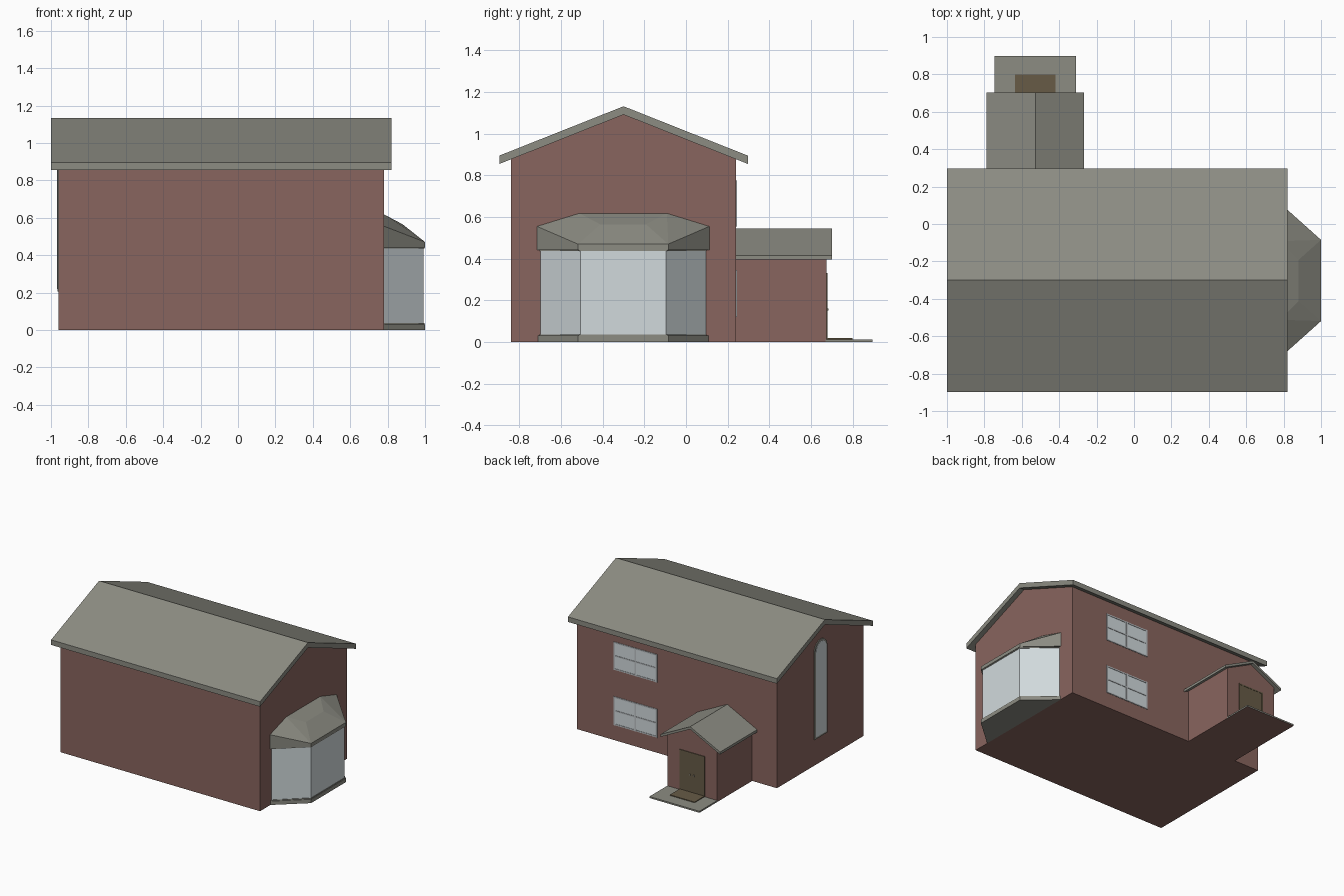
import bpy, bmesh, math
from mathutils import Vector

if "Cube" in bpy.data.objects:
    bpy.data.objects.remove(bpy.data.objects["Cube"])


def mat(name, r, g, b):
    m = bpy.data.materials.new(name)
    m.diffuse_color = (r, g, b, 1)
    m.use_nodes = True
    m.node_tree.nodes["Principled BSDF"].inputs["Base Color"].default_value = m.diffuse_color
    return m


BRICK = mat("brick", 0.25, 0.13, 0.112)
SLATE = mat("grey_slate", 0.262, 0.262, 0.225)
GLASS = mat("pale_glass", 0.64, 0.70, 0.72)
DOOR = mat("brown_door", 0.135, 0.105, 0.061)
FRAME = mat("light_frame", 0.50, 0.53, 0.55)
METAL = mat("knob_metal", 0.35, 0.32, 0.25)


def finish(name, bm, *mats):
    bmesh.ops.recalc_face_normals(bm, faces=bm.faces[:])
    me = bpy.data.meshes.new(name)
    bm.to_mesh(me)
    bm.free()
    for m in mats:
        me.materials.append(m)
    ob = bpy.data.objects.new(name, me)
    bpy.context.collection.objects.link(ob)
    return ob


def prism(name, profile, axis, a, b, *mats):
    """Extrude a 2D profile (remaining axes in order) along an axis from a to b."""
    bm = bmesh.new()

    def pt(p, t):
        c = list(p)
        c.insert(axis, t)
        return bm.verts.new(c)
    lo = [pt(p, a) for p in profile]
    hi = [pt(p, b) for p in profile]
    n = len(profile)
    bm.faces.new(lo)
    bm.faces.new(hi[::-1])
    for i in range(n):
        j = (i + 1) % n
        bm.faces.new((lo[i], hi[i], hi[j], lo[j]))
    return finish(name, bm, *mats)


def box(name, x0, x1, y0, y1, z0, z1, *mats):
    return prism(name, [(x0, y0), (x1, y0), (x1, y1), (x0, y1)], 2, z0, z1, *mats)


def gable(mid, half, eave, ridge):
    return [(mid - half, 0), (mid + half, 0), (mid + half, eave),
            (mid, ridge), (mid - half, eave)]


def chevron(mid, half, eave, ridge, t):
    return [(mid - half, eave), (mid, ridge), (mid + half, eave),
            (mid + half, eave - t), (mid, ridge - t), (mid - half, eave - t)]


# Main house
prism("house_walls", gable(-0.30, 0.54, 0.879, 1.092), 0, -0.96, 0.78, BRICK)
prism("house_roof", chevron(-0.30, 0.597, 0.895, 1.132, 0.04), 0, -1.0, 0.82, SLATE)

# Entrance porch with slab, mat and double door
prism("porch_walls", gable(-0.5275, 0.217, 0.417, 0.526), 1, 0.235, 0.675, BRICK)
prism("porch_roof", chevron(-0.5275, 0.26, 0.415, 0.545, 0.02), 1, 0.24, 0.702, SLATE)
slab = box("entrance_slab", -0.745, -0.31, 0.67, 0.897, 0, 0.012, SLATE, BRICK)
for f in slab.data.polygons:
    if f.normal.z < -0.5:
        f.material_index = 1
box("door_mat", -0.635, -0.42, 0.67, 0.80, 0.012, 0.018, DOOR)
for s, side in ((-1, "left"), (1, "right")):
    a, b = sorted((-0.5275 + s * 0.001, -0.5275 + s * 0.1))
    box("door_leaf_" + side, a, b, 0.67, 0.678, 0.018, 0.32, DOOR)
    k = -0.5275 + s * 0.018
    box("door_knob_" + side, k - 0.005, k + 0.005, 0.676, 0.685, 0.15, 0.16, METAL)
    e = -0.5275 + s * 0.105
    box("door_jamb_" + side, e - 0.005, e + 0.005, 0.67, 0.680, 0.012, 0.33, DOOR)
box("door_head", -0.6375, -0.4175, 0.67, 0.680, 0.32, 0.33, DOOR)

# Two back windows with frame bars
for z0, z1, lab in ((0.12, 0.345, "lower"), (0.555, 0.775, "upper")):
    x0, x1, zm, xm = 0.08, 0.46, (z0 + z1) / 2, 0.27
    box(lab + "_window_pane", x0, x1, 0.235, 0.242, z0, z1, GLASS)
    for i, x in enumerate((x0 + 0.006, xm, x1 - 0.006)):
        box(f"{lab}_window_post_{i}", x - 0.006, x + 0.006, 0.235, 0.246, z0, z1, FRAME)
    for i, z in enumerate((z0 + 0.006, zm, z1 - 0.006)):
        box(f"{lab}_window_rail_{i}", x0, x1, 0.235, 0.245, z - 0.005, z + 0.005, FRAME)


# Tall arched window on the left gable
def arch(r, z0, zc):
    pts = [(-0.30 - r, z0), (-0.30 + r, z0)]
    return pts + [(-0.30 + r * math.cos(math.pi * i / 12), zc + r * math.sin(math.pi * i / 12))
                  for i in range(13)]


prism("arch_window_frame", arch(0.08, 0.205, 0.89), 0, -0.966, -0.955, SLATE)
prism("arch_window_glass", arch(0.064, 0.22, 0.89), 0, -0.969, -0.955, GLASS)


# Bay window: base, glass and hipped roof
def bay(w, f, x):
    return [(0.775, -0.302 - w), (x, -0.302 - f), (x, -0.302 + f), (0.775, -0.302 + w)]


prism("bay_base", bay(0.414, 0.217, 1.0), 2, 0, 0.03, SLATE)
prism("bay_sill", bay(0.406, 0.212, 0.996), 2, 0.03, 0.036, SLATE)
prism("bay_glass", bay(0.402, 0.206, 0.993), 2, 0.036, 0.436, GLASS)
prism("bay_head", bay(0.406, 0.212, 0.996), 2, 0.436, 0.442, SLATE)
bm = bmesh.new()
for s in (-1, 1):
    for x, w, z in ((0.78, 0.414, 0.442), (1.0, 0.217, 0.442), (0.78, 0.414, 0.555),
                    (1.0, 0.217, 0.47), (0.78, 0.21, 0.618), (0.88, 0.11, 0.565)):
        bm.verts.new(Vector((x, -0.302 + s * w, z)))
bmesh.ops.convex_hull(bm, input=bm.verts[:])
finish("bay_roof", bm, SLATE)
